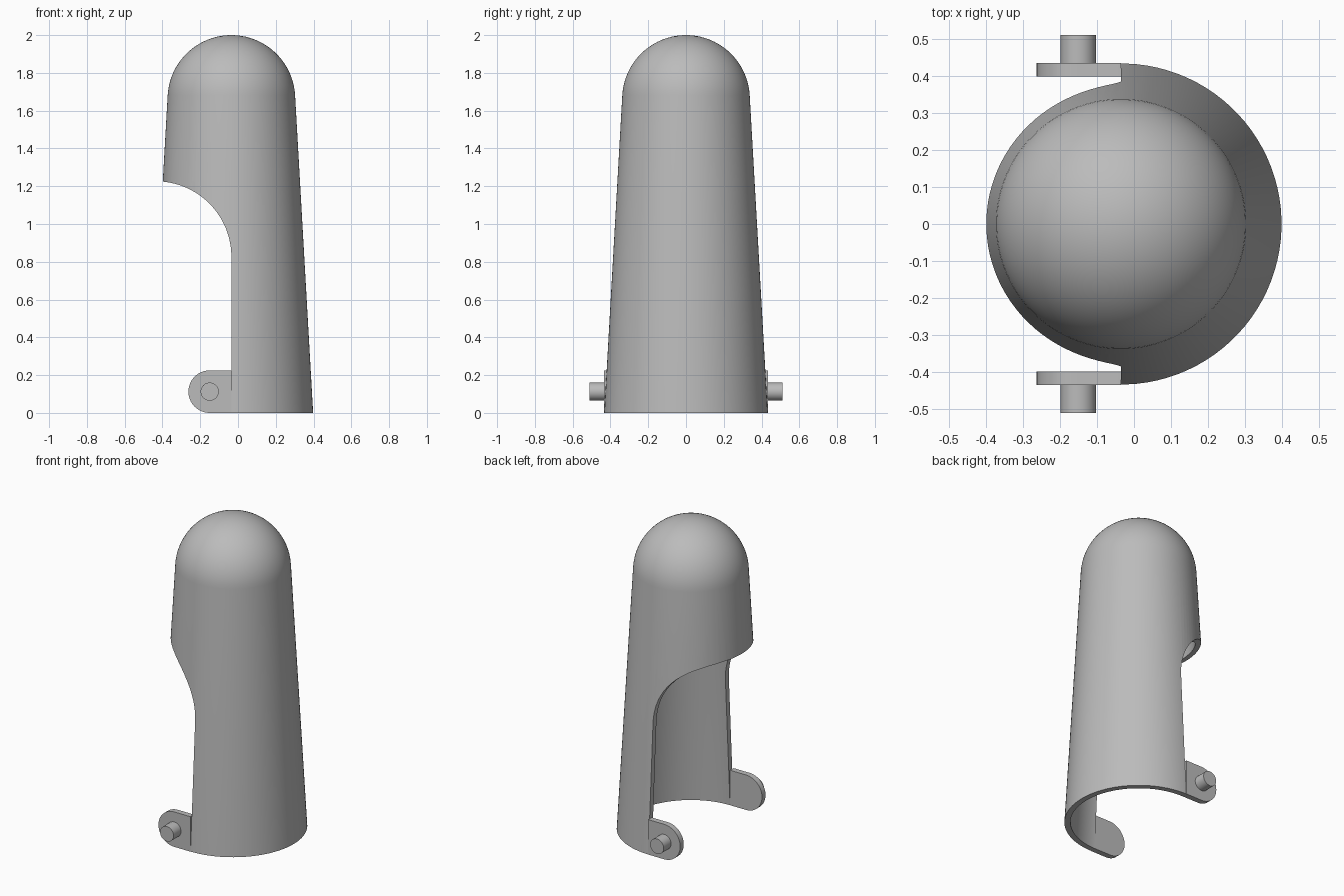
import bpy, bmesh, math
from mathutils import Matrix, Vector

if "Cube" in bpy.data.objects:
    bpy.data.objects.remove(bpy.data.objects["Cube"])

AXIS_X = -0.035          # vertical axis of the shell
WALL = 0.035             # shell thickness
BASE_R, DOME_R = 0.433, 0.338
DOME_Z = 2.0 - DOME_R

grey = bpy.data.materials.new("plain grey")
grey.use_nodes = True
colour = (0.5, 0.5, 0.5, 1)
grey.diffuse_color = colour
grey.node_tree.nodes["Principled BSDF"].inputs["Base Color"].default_value = colour


def finish(name, bm):
    bmesh.ops.recalc_face_normals(bm, faces=bm.faces[:])
    mesh = bpy.data.meshes.new(name)
    bm.to_mesh(mesh)
    bm.free()
    mesh.materials.append(grey)
    obj = bpy.data.objects.new(name, mesh)
    bpy.context.collection.objects.link(obj)
    return obj


def smooth(obj):
    bpy.ops.object.select_all(action='DESELECT')
    obj.select_set(True)
    bpy.context.view_layer.objects.active = obj
    bpy.ops.object.shade_smooth_by_angle(angle=math.radians(30))


def arc(cx, cz, r, start, end, steps):
    angles = [math.radians(start + (end - start) * i / steps) for i in range(steps + 1)]
    return [(cx + r * math.cos(a), cz + r * math.sin(a)) for a in angles]


def extrude_y(name, outline, y0, y1):
    """Prism from an x-z outline between two y values."""
    bm = bmesh.new()
    face = bm.faces.new([bm.verts.new((x, y0, z)) for x, z in outline])
    new = bmesh.ops.extrude_face_region(bm, geom=[face])["geom"]
    bmesh.ops.translate(bm, vec=(0, y1 - y0, 0),
                        verts=[v for v in new if isinstance(v, bmesh.types.BMVert)])
    return finish(name, bm)


# Hollow tapered shell with a domed top
def wall_profile(inset):
    tilt = math.degrees(math.atan((BASE_R - DOME_R) / DOME_Z))
    return [(BASE_R - inset, 0)] + arc(0, DOME_Z, DOME_R - inset, tilt, 90, 20)


bm = bmesh.new()
profile = wall_profile(0) + wall_profile(WALL)[::-1]
points = [bm.verts.new((max(r, 0), 0, z)) for r, z in profile]
half = len(points) // 2
edges = [bm.edges.new((points[i], points[(i + 1) % len(points)]))
         for i in range(len(points)) if i != half - 1]
SEGMENTS = 96
bmesh.ops.spin(bm, geom=points + edges, cent=(0, 0, 0), axis=(0, 0, 1),
               angle=math.tau, steps=SEGMENTS)
bmesh.ops.remove_doubles(bm, verts=bm.verts[:], dist=0.0001)
bmesh.ops.transform(bm, verts=bm.verts[:],
                    matrix=Matrix.Translation((AXIS_X, 0, 0))
                    @ Matrix.Rotation(math.pi / SEGMENTS, 4, 'Z'))
shell = finish("shell", bm)

# Side opening with a rounded upper edge
opening = ([(AXIS_X, -0.1)] + arc(AXIS_X - 0.4, 0.826, 0.4, 0, 90, 32)
           + [(-1, 1.226), (-1, -0.1)])
cutter = extrude_y("opening_cutter", opening, -1, 1)
cutter.hide_render = True
cut = shell.modifiers.new("opening", 'BOOLEAN')
cut.operation = 'DIFFERENCE'
cut.solver = 'EXACT'
cut.object = cutter
bpy.context.view_layer.objects.active = shell
bpy.ops.object.modifier_apply(modifier=cut.name)
bpy.data.objects.remove(cutter)
smooth(shell)

# Hinge ears and pins on both sides
EAR_R, EAR_X = 0.1125, -0.15
for side, sign in (("front", -1), ("back", 1)):
    outline = [(AXIS_X, 0), (AXIS_X, 2 * EAR_R)] + arc(EAR_X, EAR_R, EAR_R, 90, 270, 32)
    smooth(extrude_y(side + "_hinge_ear", outline, sign * 0.398, sign * 0.434))
    circle = arc(EAR_X, EAR_R, 0.048, 0, 360, 40)[:-1]
    smooth(extrude_y(side + "_hinge_pin", circle, sign * 0.43, sign * 0.51))
